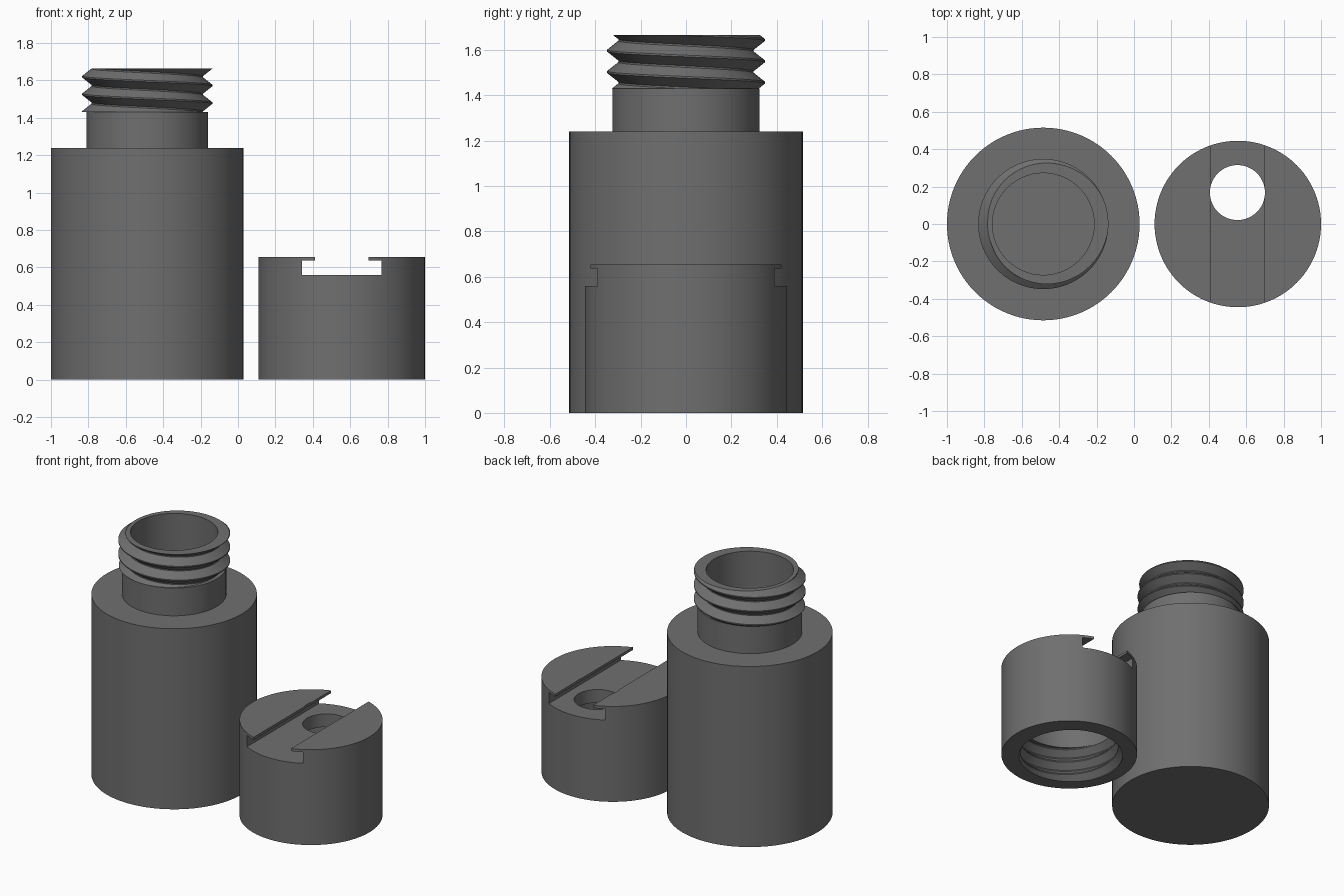
import bpy, bmesh, math
from mathutils import Matrix

if "Cube" in bpy.data.objects:
    bpy.data.objects.remove(bpy.data.objects["Cube"])

SEG = 96
PITCH = 0.094

grey = bpy.data.materials.new("dark grey plastic")
grey.diffuse_color = (0.16, 0.16, 0.16, 1)
grey.use_nodes = True
grey.node_tree.nodes["Principled BSDF"].inputs["Base Color"].default_value = grey.diffuse_color


def thread(angle, lo, hi, root, crest):
    """Left-handed thread outline at one angle, from lo up to hi."""
    base = hi + 0.002 - PITCH * angle / math.tau
    rows = []
    for k in range(-5, 4):
        for u in (-0.46, -0.04, 0.04, 0.46):
            z = min(max(base + (k + u) * PITCH, lo), hi)
            d = (z - base) / PITCH
            d = abs(d - round(d))                      # 0 at crest, 0.5 at root
            t = min(max((d - 0.04) / 0.42, 0), 1)
            rows.append((crest + (root - crest) * t, z))
    return rows


def revolve(name, x, outline):
    """Sweep an outline that may change with the angle around z."""
    bm = bmesh.new()
    cols = []
    for i in range(SEG + 1):
        a = math.tau * i / SEG
        cols.append([bm.verts.new((x + r * math.cos(a), r * math.sin(a), z))
                     for r, z in outline(a)])
    for c, d in zip(cols, cols[1:]):
        for j in range(len(c) - 1):
            bm.faces.new((c[j], d[j], d[j + 1], c[j + 1]))
    bmesh.ops.remove_doubles(bm, verts=bm.verts, dist=1e-5)
    return finish(name, bm)


def finish(name, bm):
    bmesh.ops.recalc_face_normals(bm, faces=bm.faces)
    mesh = bpy.data.meshes.new(name)
    bm.to_mesh(mesh)
    bm.free()
    mesh.materials.append(grey)
    ob = bpy.data.objects.new(name, mesh)
    bpy.context.collection.objects.link(ob)
    return ob


def activate(ob):
    bpy.ops.object.select_all(action='DESELECT')
    ob.select_set(True)
    bpy.context.view_layer.objects.active = ob


def cut(ob, cutter):
    activate(ob)
    m = ob.modifiers.new("cut", 'BOOLEAN')
    m.operation, m.solver, m.object = 'DIFFERENCE', 'EXACT', cutter
    bpy.ops.object.modifier_apply(modifier=m.name)
    bpy.data.objects.remove(cutter)


def box(name, x, w, z0, z1):
    bm = bmesh.new()
    bmesh.ops.create_cube(bm, size=1, matrix=Matrix.Translation((x, 0, (z0 + z1) / 2))
                          @ Matrix.Diagonal((w, 2, z1 - z0, 1)))
    return finish(name, bm)


# Bottle: body, plain neck, threaded mouth and straight bore
bottle = revolve("bottle", -0.485, lambda a: [
    (0, 0), (0.515, 0), (0.515, 1.24), (0.325, 1.24), (0.325, 1.43),
    *thread(a, 1.43, 1.665, 0.298, 0.348),
    (0.272, 1.665), (0.272, 0.1), (0, 0.1)])

# Cap: open at the bottom with an internal thread
CX = 0.555
cap = revolve("cap", CX, lambda a: [
    (0, 0.655), (0.445, 0.655), (0.445, 0),
    *thread(a, 0, 0.237, 0.32, 0.36),
    (0.32, 0.237), (0.32, 0.47), (0, 0.47)])

# Undercut slot across the cap top
cut(cap, box("slot_opening_cutter", CX, 0.285, 0.6, 0.8))
cut(cap, box("slot_base_cutter", CX, 0.425, 0.56, 0.637))

# Round hole from the slot into the cap
bm = bmesh.new()
bmesh.ops.create_cone(bm, cap_ends=True, segments=64, radius1=0.147, radius2=0.147,
                      depth=0.3, matrix=Matrix.Translation((CX - 0.002, 0.168, 0.55)))
cut(cap, finish("hole_cutter", bm))

for ob in (bottle, cap):
    activate(ob)
    bpy.ops.object.shade_smooth_by_angle(angle=math.radians(30))
